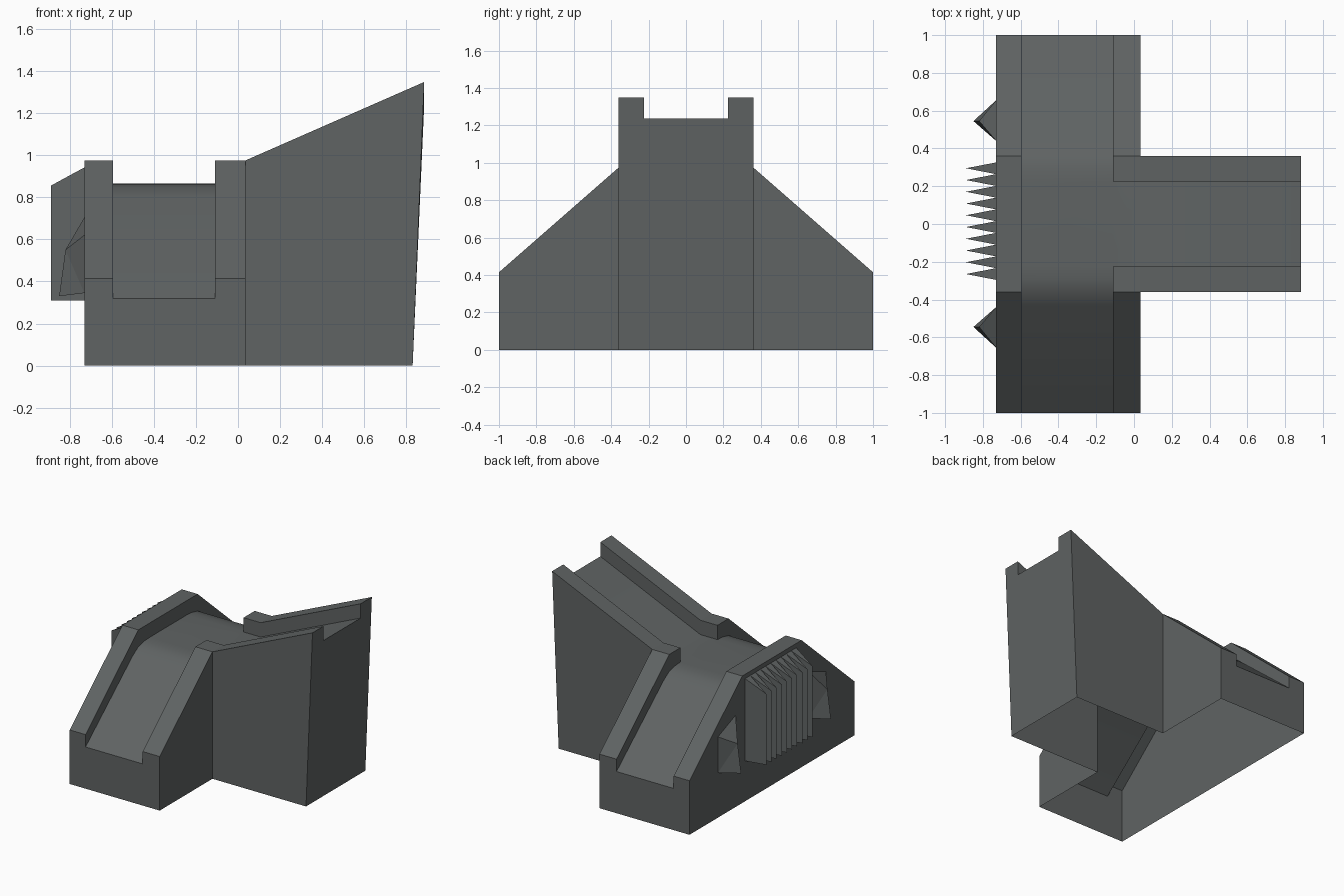
import bpy, bmesh

if "Cube" in bpy.data.objects:
    bpy.data.objects.remove(bpy.data.objects["Cube"])

mat = bpy.data.materials.new("dark grey")
mat.diffuse_color = (0.115, 0.125, 0.125, 1)
mat.use_nodes = True
mat.node_tree.nodes["Principled BSDF"].inputs["Base Color"].default_value = mat.diffuse_color


def finish(bm, name, closed=True):
    bmesh.ops.remove_doubles(bm, verts=bm.verts, dist=0.0005)
    bmesh.ops.recalc_face_normals(bm, faces=bm.faces)
    # an open-bottomed shell must point upwards on balance
    if not closed and sum(f.normal.z * f.calc_area() for f in bm.faces) < 0:
        bmesh.ops.reverse_faces(bm, faces=bm.faces)
    me = bpy.data.meshes.new(name)
    bm.to_mesh(me)
    bm.free()
    me.materials.append(mat)
    ob = bpy.data.objects.new(name, me)
    bpy.context.collection.objects.link(ob)
    return ob


def face(bm, pts):
    return bm.faces.new([bm.verts.new(p) for p in pts])


def strip(bm, a, b):
    """Quads between two matching profiles."""
    for i in range(min(len(a), len(b)) - 1):
        face(bm, (a[i], a[i + 1], b[i + 1], b[i]))


# ---- hollow, open-bottomed T-shaped body with a channel between rails ----
X0, X1, X2, X3 = -0.73, -0.595, -0.11, 0.035   # outer wall, rails, back wall
RAIL, W = 0.225, 0.36                          # inner rail and arm half widths
TOP, FLOOR = 0.975, 0.865
floor_at = {RAIL: FLOOR, 0.29: 0.861, W: 0.845, 0.43: 0.80, 1.0: 0.32}


def bar_profile(y):
    t = TOP - max(0, abs(y) - W) * 0.875
    f = floor_at[abs(y)]
    return [(X0, y, 0), (X0, y, t), (X1, y, t), (X1, y, f),
            (X2, y, f), (X2, y, t), (X3, y, t), (X3, y, 0)]


bm = bmesh.new()
ys = sorted([-y for y in floor_at] + list(floor_at))
for a, b in zip(ys, ys[1:]):
    inner = min(abs(a), abs(b))
    # open the back where the arm and its channel join
    n = 8 if inner >= W else 7
    if a == -RAIL:
        n = 5
    strip(bm, bar_profile(a)[:n], bar_profile(b)[:n])
for y in (-1.0, 1.0):
    face(bm, bar_profile(y))


# rising arm: same channel section swept along x
def arm_profile(x, lift, foot):
    t, f = TOP + lift, FLOOR + lift
    return [(foot, -W, 0), (x, -W, t), (x, -RAIL, t), (x, -RAIL, f),
            (x, RAIL, f), (x, RAIL, t), (x, W, t), (foot, W, 0)]


start, end = arm_profile(X3, 0, X3), arm_profile(0.885, 0.373, 0.83)
strip(bm, arm_profile(X2, 0, X2)[2:6], start[2:6])
strip(bm, start, end)
face(bm, end)
body = finish(bm, "channel_body", closed=False)
bpy.context.view_layer.objects.active = body
body.select_set(True)
bpy.ops.object.shade_smooth_by_angle(angle=0.6)
body.select_set(False)


def wedge(name, outer, inner, tip):
    """Three-sided prism; each argument is a (bottom, top) edge."""
    bm = bmesh.new()
    edges = (outer, inner, tip)
    for i in range(3):
        a, b = edges[i], edges[(i + 1) % 3]
        face(bm, (a[0], b[0], b[1], a[1]))
    for k in (0, 1):
        face(bm, [e[k] for e in edges])
    bmesh.ops.triangulate(bm, faces=bm.faces)
    return finish(bm, name)


# ---- row of sharp grille fins ----
for i in range(10):
    y = 0.295 - i * 0.0622
    wedge(f"grille_fin_{i + 1}",
          ((X0, y + 0.031, 0.31), (X0, y + 0.031, 0.942)),
          ((X0, y - 0.031, 0.31), (X0, y - 0.031, 0.942)),
          ((-0.89, y, 0.31), (-0.89, y, 0.855)))

# ---- slanted spikes on both sides of the grille ----
for s, side in ((1, "left"), (-1, "right")):
    wedge(f"side_spike_{side}",
          ((X0, s * 0.655, 0.345), (X0, s * 0.655, 0.62)),
          ((X0, s * 0.44, 0.345), (X0, s * 0.44, 0.705)),
          ((-0.85, s * 0.545, 0.33), (-0.82, s * 0.545, 0.55)))
